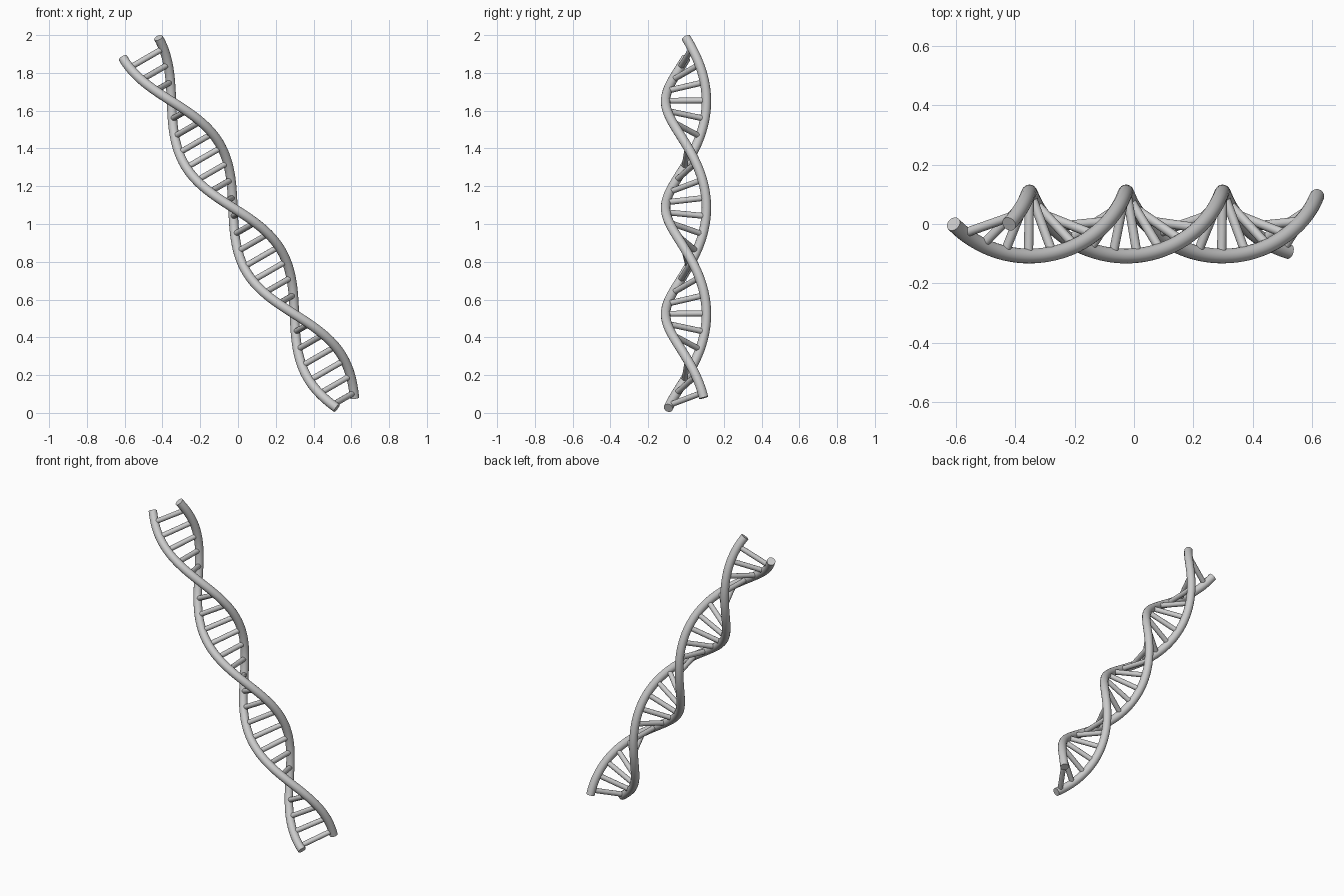
import bpy, math
from mathutils import Vector

if "Cube" in bpy.data.objects:
    bpy.data.objects.remove(bpy.data.objects["Cube"])

TILT = math.radians(30)
LENGTH, PITCH = 2.17, 1.302
R, STRAND_R, RUNG_R = 0.108, 0.025, 0.0155
RUNGS, STEP, FIRST = 25, 0.0868, 0.0615

# Tilted helix frame: origin at the upper end, axis running down to the right
TOP = Vector((-0.515, 0, 1.932))
AXIS = Vector((math.sin(TILT), 0, -math.cos(TILT)))
SIDE = Vector((math.cos(TILT), 0, math.sin(TILT)))
BACK = Vector((0, 1, 0))


def helix(s, sign):
    a = 2 * math.pi * s / PITCH
    return TOP + AXIS * s + (SIDE * math.cos(a) + BACK * math.sin(a)) * R * sign


def tube(name, paths, radius, res):
    cu = bpy.data.curves.new(name, 'CURVE')
    cu.dimensions = '3D'
    cu.bevel_depth = radius
    cu.bevel_resolution = res
    cu.use_fill_caps = True
    for pts in paths:
        sp = cu.splines.new('POLY')
        sp.points.add(len(pts) - 1)
        for p, co in zip(sp.points, pts):
            p.co = (*co, 1)
    ob = bpy.data.objects.new(name, cu)
    bpy.context.collection.objects.link(ob)
    bpy.ops.object.select_all(action='DESELECT')
    ob.select_set(True)
    bpy.context.view_layer.objects.active = ob
    bpy.ops.object.convert(target='MESH')
    bpy.ops.object.shade_smooth_by_angle(angle=math.radians(40))


# Two intertwined strands
N = 120
for name, sign in (("strand_a", 1), ("strand_b", -1)):
    tube(name, [[helix(LENGTH * i / N, sign) for i in range(N + 1)]], STRAND_R, 6)

# Rungs joining the strands
tube("rungs", [[helix(FIRST + STEP * i, 1), helix(FIRST + STEP * i, -1)]
               for i in range(RUNGS)], RUNG_R, 4)
